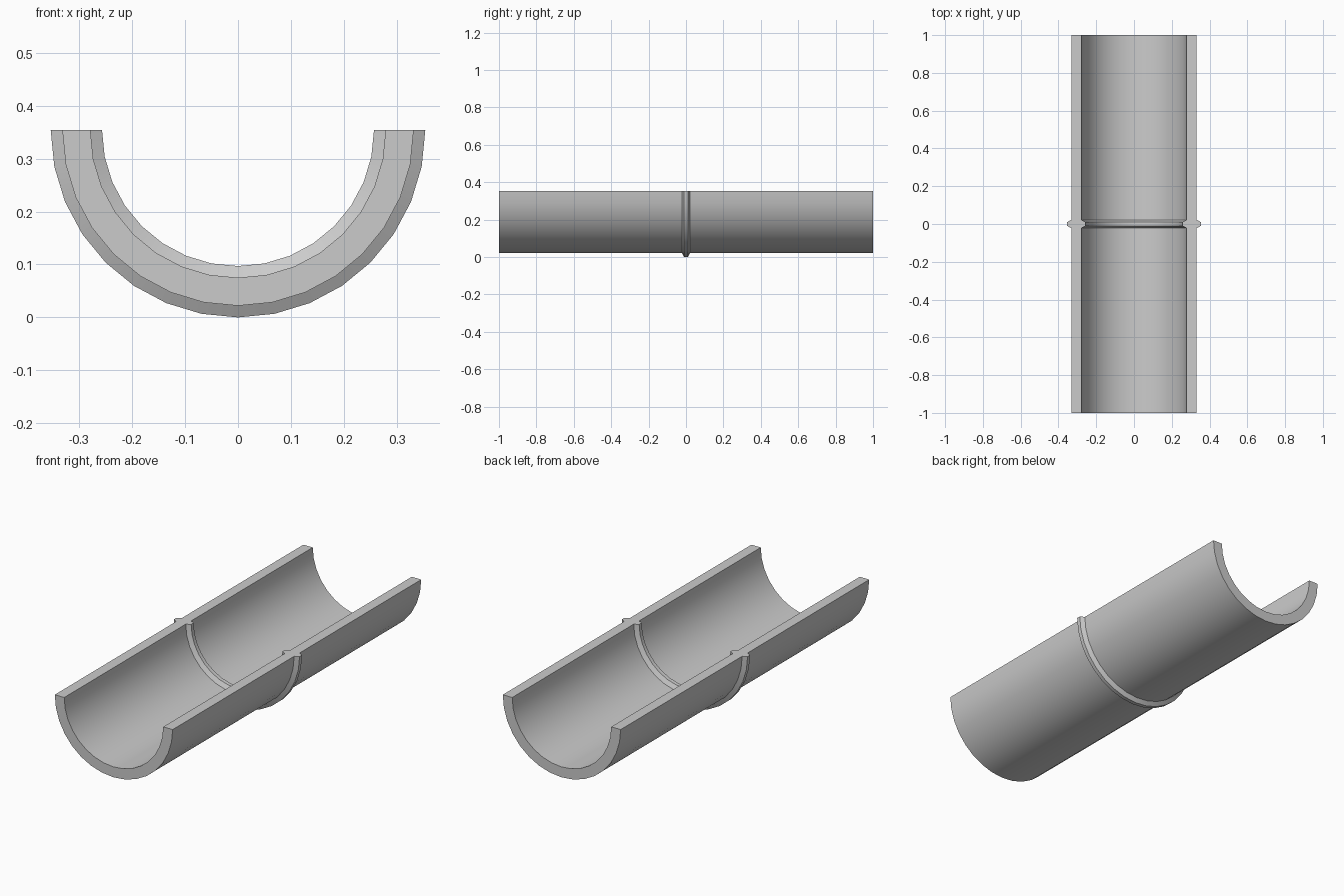
import bpy, bmesh
from math import sin, cos, pi, radians

if "Cube" in bpy.data.objects:
    bpy.data.objects.remove(bpy.data.objects["Cube"])

SEGMENTS = 16
CENTRE_Z = 0.354

# Closed wall section as (y, radius): straight pipe wall with a raised weld bead
outer = [(-1, 0.332), (-0.022, 0.332), (-0.01, 0.354),
         (0.01, 0.354), (0.022, 0.332), (1, 0.332)]
inner = [(1, 0.279), (0.022, 0.279), (0.01, 0.257),
         (-0.01, 0.257), (-0.022, 0.279), (-1, 0.279)]
section = outer + inner

# Sweep the section through the lower half turn
bm = bmesh.new()
rings = []
for i in range(SEGMENTS + 1):
    a = pi + pi * i / SEGMENTS
    rings.append([bm.verts.new((r * cos(a), y, CENTRE_Z + r * sin(a)))
                  for y, r in section])
n = len(section)
for a, b in zip(rings, rings[1:]):
    for j in range(n):
        k = (j + 1) % n
        bm.faces.new((a[j], a[k], b[k], b[j]))

# Cut faces along the top, split into strips across the wall
for ring in (rings[0], rings[-1]):
    for j in range(len(outer) - 1):
        bm.faces.new((ring[j], ring[j + 1], ring[n - 2 - j], ring[n - 1 - j]))
bmesh.ops.recalc_face_normals(bm, faces=bm.faces)

mesh = bpy.data.meshes.new("half_pipe")
bm.to_mesh(mesh)
bm.free()
pipe = bpy.data.objects.new("half_pipe", mesh)
bpy.context.collection.objects.link(pipe)

# Smooth curved walls, crisp cut edges and bead corners
bpy.context.view_layer.objects.active = pipe
pipe.select_set(True)
bpy.ops.object.shade_smooth_by_angle(angle=radians(40))
